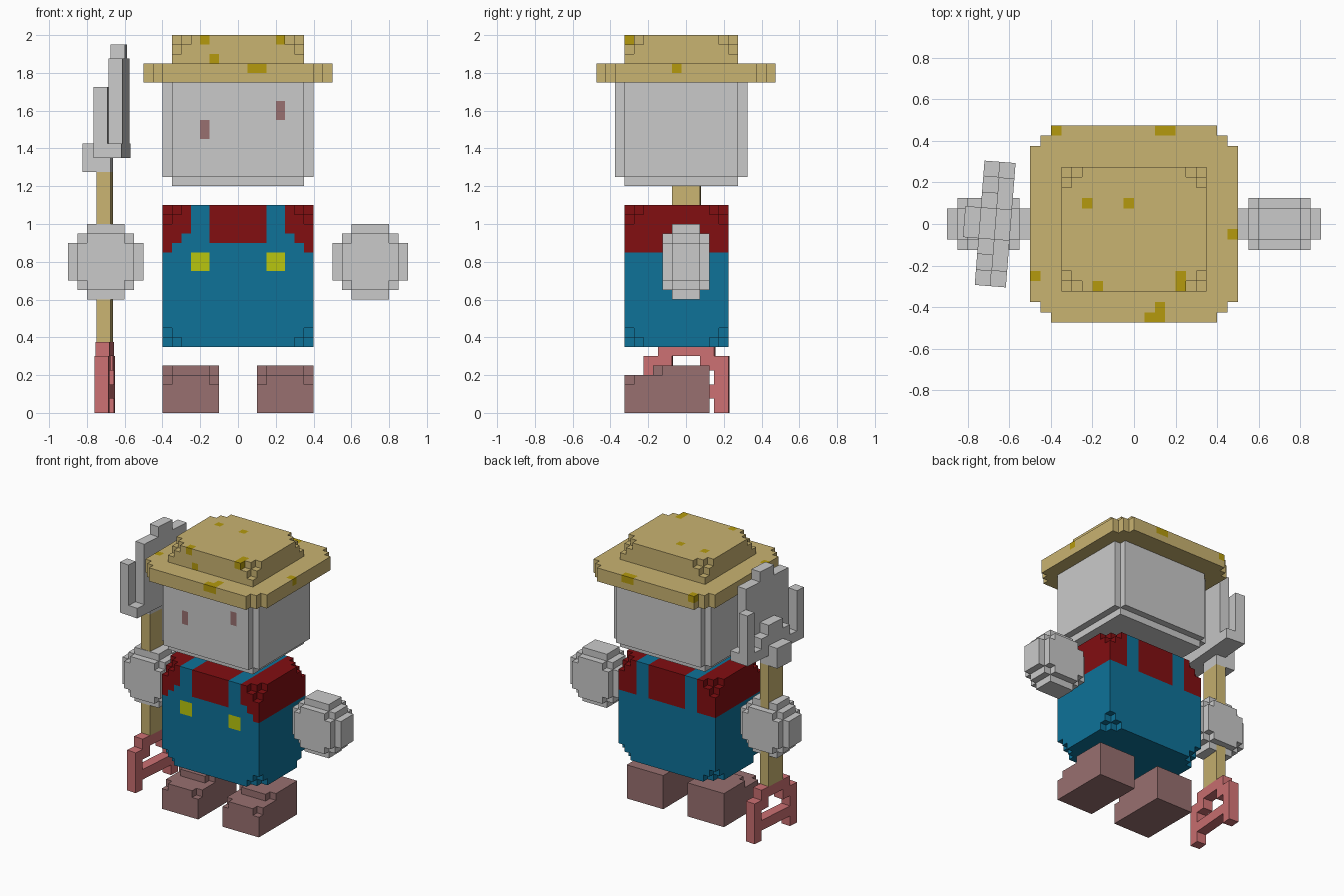
import bpy, math

if "Cube" in bpy.data.objects:
    bpy.data.objects.remove(bpy.data.objects["Cube"])

# ---------- flat colours ----------
def colour(name, r, g, b):
    def lin(c):
        c /= 255
        return c / 12.92 if c <= 0.04045 else ((c + 0.055) / 1.055) ** 2.4
    m = bpy.data.materials.new(name)
    m.diffuse_color = (lin(r), lin(g), lin(b), 1)
    m.use_nodes = True
    m.node_tree.nodes["Principled BSDF"].inputs["Base Color"].default_value = m.diffuse_color
    return m

STRAW = colour("straw", 201, 179, 113)
GOLD = colour("gold_fleck", 181, 154, 13)
GREY = colour("light_grey", 202, 202, 202)
BROWN = colour("dusty_brown", 152, 112, 112)
RED = colour("shirt_red", 130, 14, 17)
BLUE = colour("overall_blue", 14, 114, 153)
YELLOW = colour("button_yellow", 184, 198, 14)
PINK = colour("grip_pink", 204, 112, 114)

SIDES = {
    (1, 0, 0): ((1, 0, 0), (1, 1, 0), (1, 1, 1), (1, 0, 1)),
    (-1, 0, 0): ((0, 0, 0), (0, 0, 1), (0, 1, 1), (0, 1, 0)),
    (0, 1, 0): ((0, 1, 0), (0, 1, 1), (1, 1, 1), (1, 1, 0)),
    (0, -1, 0): ((0, 0, 0), (1, 0, 0), (1, 0, 1), (0, 0, 1)),
    (0, 0, 1): ((0, 0, 1), (1, 0, 1), (1, 1, 1), (0, 1, 1)),
    (0, 0, -1): ((0, 0, 0), (0, 1, 0), (1, 1, 0), (1, 0, 0)),
}

def blocks(name, origin, size, rule, cell=0.05):
    """Grid of cubes; rule(i, j, k) gives a material or None. Only outer faces are made."""
    grid = {}
    for i in range(size[0]):
        for j in range(size[1]):
            for k in range(size[2]):
                m = rule(i, j, k)
                if m:
                    grid[i, j, k] = m
    mats = list(dict.fromkeys(grid.values()))
    index, faces, slots = {}, [], []
    for c, m in grid.items():
        for d, quad in SIDES.items():
            if tuple(a + b for a, b in zip(c, d)) in grid:
                continue
            faces.append([index.setdefault(tuple(a + b for a, b in zip(c, q)), len(index))
                          for q in quad])
            slots.append(mats.index(m))
    mesh = bpy.data.meshes.new(name)
    mesh.from_pydata([[o + cell * a for o, a in zip(origin, v)] for v in index], [], faces)
    for m in mats:
        mesh.materials.append(m)
    mesh.polygons.foreach_set("material_index", slots)
    mesh.update()
    ob = bpy.data.objects.new(name, mesh)
    bpy.context.collection.objects.link(ob)
    return ob

def edge(i, n):
    """Distance in cells to the nearer end."""
    return min(i, n - 1 - i)

# ---------- hat ----------
BRIM_FLECKS = {(2, 18), (12, 18), (13, 18), (19, 8), (0, 4), (12, 1), (11, 0), (12, 0)}
CROWN_FLECKS = {(2, 8), (6, 8), (3, 0), (11, 0), (11, 1)}

def brim(i, j, k):
    if edge(i, 20) + edge(j, 19) <= 1:
        return None
    return GOLD if k == 1 and (i, j) in BRIM_FLECKS else STRAW

def crown(i, j, k):
    if edge(i, 14) + edge(j, 12) + (2 - k) <= 1:
        return None
    if (k == 2 and (i, j) in CROWN_FLECKS) or (i, j, k) == (4, 0, 0):
        return GOLD
    return STRAW

blocks("hat_brim", (-0.5, -0.475, 1.75), (20, 19, 2), brim)
blocks("hat_crown", (-0.35, -0.325, 1.85), (14, 12, 3), crown)

# ---------- head with uneven eyes ----------
def head(i, j, k):
    if (edge(i, 16) == 0) + (edge(j, 14) == 0) + (k == 0) >= 2:
        return None
    if j == 0 and ((i == 4 and k in (5, 6)) or (i == 12 and k in (7, 8))):
        return BROWN
    return GREY

blocks("head", (-0.4, -0.375, 1.2), (16, 14, 11), head)

# ---------- torso: shirt, overalls, straps, buttons ----------
def torso(i, j, k):
    e = edge(i, 16)
    if e + edge(j, 11) + edge(k, 15) <= 1:
        return None
    strap = e in (3, 4)
    if j == 0 and strap and k in (8, 9):
        return YELLOW
    if strap and (j in (0, 10) or k == 14):
        return BLUE
    bib = {0: 10, 1: 11, 2: 12}.get(e, 11) if j == 0 else 10
    return BLUE if k < bib else RED

blocks("torso", (-0.4, -0.325, 0.35), (16, 11, 15), torso)

# ---------- hands and boots ----------
def hand(i, j, k):
    a, c = edge(i, 8), edge(k, 8)
    if edge(j, 5) == 0:
        return GREY if a >= 1 and c >= 1 and a + c >= 3 else None
    return GREY if a + c >= 2 else None

def boot(i, j, k):
    if k == 4 and j < 3:
        return None
    if edge(i, 6) == 0 and (j, k) in ((0, 3), (3, 4)):
        return None
    return BROWN

for side, s in (("left", -1), ("right", 1)):
    blocks(side + "_hand", (0.7 * s - 0.2, -0.125, 0.6), (8, 5, 8), hand)
    blocks(side + "_boot", (0.25 * s - 0.15, -0.325, 0), (6, 9, 5), boot)

# ---------- shovel: coarser cubes, turned slightly about its shaft ----------
def grip(i, j, k):
    e = edge(j, 6)
    return PINK if (e == 0, True, e == 0, e <= 1, e >= 1)[k] else None

def shaft(i, j, k):
    return STRAW

def blade(i, j, k):
    e = edge(j, 8)
    if i == 0:                                   # socket
        return GREY if k < 2 and e == 3 else None
    if k == 0:
        return GREY if i == 1 and e == 3 else None
    if k == 1:                                   # bottom lip
        return GREY
    if i == 1:                                   # side rims and centre step
        rim = e == 0 and k <= 5
        step = (e >= 2 and k == 2) or (e == 3 and k == 3)
        return GREY if rim or step else None
    return GREY if (e >= 1 and k < 8) or e == 3 else None   # back plate

C = 0.075
for ob in (blocks("shovel_grip", (-C, -3 * C, 0), (1, 6, 5), grip, C),
           blocks("shovel_shaft", (-C, -C, 5 * C), (1, 2, 12), shaft, C),
           blocks("shovel_blade", (-2 * C, -4 * C, 17 * C), (3, 8, 9), blade, C)):
    ob.location = (-0.668, 0, 0)
    ob.rotation_euler = (0, 0, math.radians(-4.5))
